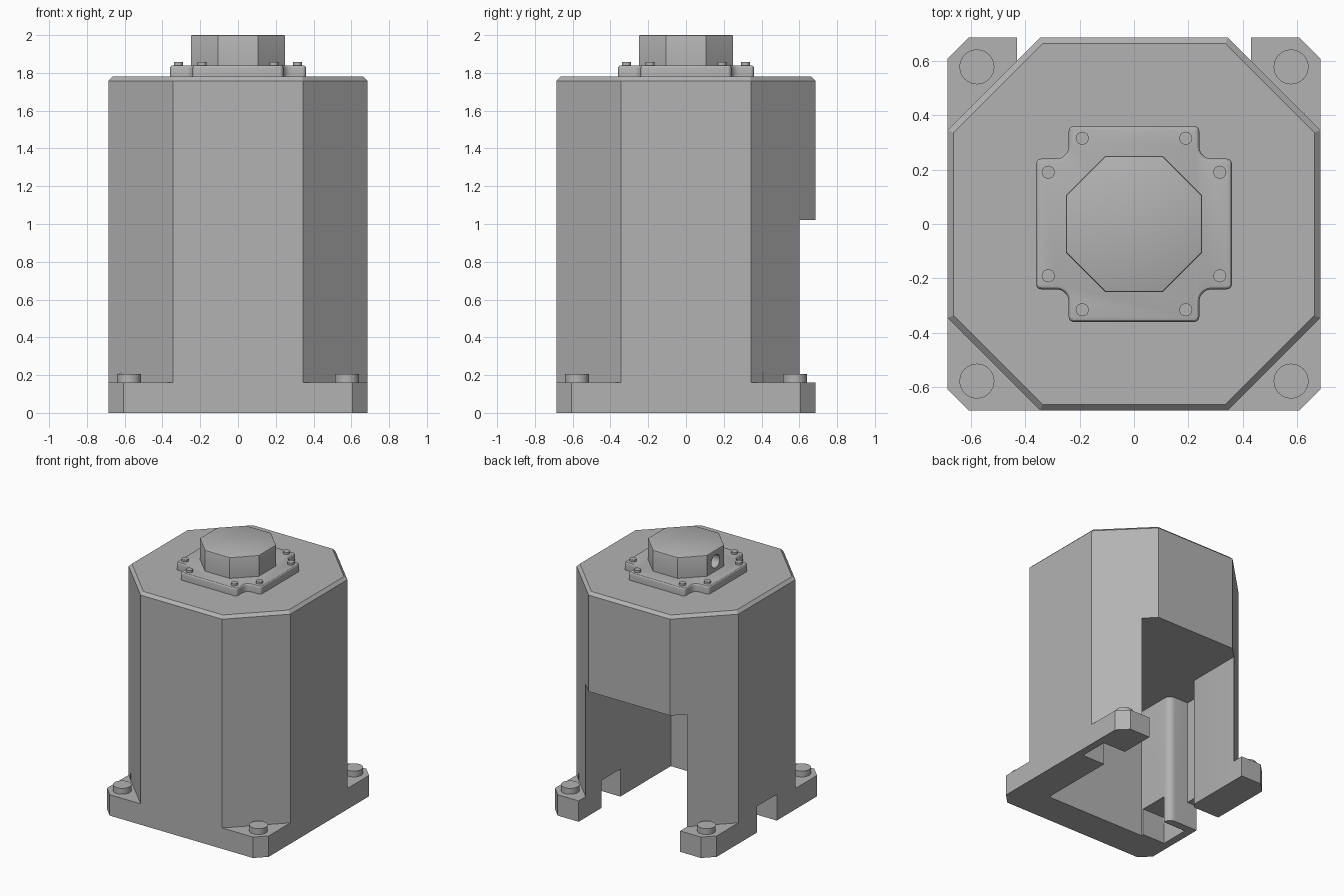
import bpy, bmesh, math
from mathutils import Vector

cube = bpy.data.objects.get("Cube")
if cube:
    bpy.data.objects.remove(cube, do_unlink=True)

grey = bpy.data.materials.new("housing grey")
grey.use_nodes = True
colour = (0.45, 0.45, 0.45, 1)
grey.diffuse_color = colour
grey.node_tree.nodes["Principled BSDF"].inputs["Base Color"].default_value = colour


def prism(name, outline, z0, z1, bevel=0.0, segments=1):
    """Extrude a flat outline upward, optionally bevelling its top rim."""
    bm = bmesh.new()
    bottom = bm.faces.new([bm.verts.new((x, y, z0)) for x, y in outline])
    ext = bmesh.ops.extrude_face_region(bm, geom=[bottom])["geom"]
    bmesh.ops.translate(bm, vec=(0, 0, z1 - z0),
                        verts=[g for g in ext if isinstance(g, bmesh.types.BMVert)])
    bmesh.ops.recalc_face_normals(bm, faces=bm.faces)
    if bevel:
        rim = [e for e in bm.edges if all(abs(v.co.z - z1) < 1e-5 for v in e.verts)]
        bmesh.ops.bevel(bm, geom=rim, offset=bevel, segments=segments,
                        profile=0.5, affect='EDGES')
    mesh = bpy.data.meshes.new(name)
    bm.to_mesh(mesh)
    bm.free()
    mesh.materials.append(grey)
    obj = bpy.data.objects.new(name, mesh)
    bpy.context.collection.objects.link(obj)
    return obj


def octagon(half, flat):
    pts = []
    for sx, sy in ((1, 1), (-1, 1), (-1, -1), (1, -1)):
        pair = [(sx * half, sy * flat), (sx * flat, sy * half)]
        pts += pair if sx == sy else pair[::-1]
    return pts


def rect(x0, x1, y0, y1):
    return [(x0, y0), (x1, y0), (x1, y1), (x0, y1)]


def circle(cx, cy, r, n=32):
    return [(cx + r * math.cos(math.tau * i / n), cy + r * math.sin(math.tau * i / n))
            for i in range(n)]


def rounded(points, radii, steps=5):
    """Replace each corner by a curved fillet of the given size."""
    out = []
    for i, p in enumerate(points):
        p = Vector(p)
        r = radii[i]
        if r == 0:
            out.append(tuple(p))
            continue
        a = p + (Vector(points[i - 1]) - p).normalized() * r
        b = p + (Vector(points[(i + 1) % len(points)]) - p).normalized() * r
        centre = a + b - p
        for k in range(steps + 1):
            t = k / steps * math.pi / 2
            out.append(tuple(centre + (a - centre) * math.cos(t) + (b - centre) * math.sin(t)))
    return out


def combine(target, other, operation):
    mod = target.modifiers.new("shape", 'BOOLEAN')
    mod.operation = operation
    mod.solver = 'EXACT'
    mod.object = other
    bpy.context.view_layer.objects.active = target
    bpy.ops.object.modifier_apply(modifier=mod.name)
    bpy.data.objects.remove(other, do_unlink=True)


def smooth(obj):
    bpy.ops.object.select_all(action='DESELECT')
    obj.select_set(True)
    bpy.context.view_layer.objects.active = obj
    bpy.ops.object.shade_smooth_by_angle(angle=math.radians(30))


# Octagonal housing joined to its square foot
HALF = 0.685
housing = prism("housing", octagon(HALF, 0.345), 0, 1.78, bevel=0.022)
combine(housing, prism("foot", octagon(HALF, 0.607), 0, 0.16), 'UNION')

# Open chamber at the back, with a round-lipped groove in its right wall
lip, wall, g = 0.05, 0.43, 0.12
groove = [(-0.6, -g), (-wall - lip, -g), (-wall, -g - lip), (-wall, -wall), (wall, -wall),
          (wall, 1), (-wall, 1), (-wall, g + lip), (-wall - lip, g), (-0.6, g)]


def lip_arc(sign, steps=5):
    return [(-wall - lip + lip * math.sin(t), sign * (g + lip - lip * math.cos(t)))
            for t in (math.pi / 2 * k / steps for k in range(steps + 1))]


back_wall = rounded([(-0.6, g), (-0.6, -g)], [0, 0])
chamber = back_wall + lip_arc(-1) + groove[3:7] + lip_arc(1)[::-1]
combine(housing, prism("chamber_cutter", chamber, -0.5, 1.02), 'DIFFERENCE')

# Cable slot through the right side and two blind pockets under the walls
combine(housing, prism("slot_cutter", rect(-1, -0.5, -g, g), -0.5, 0.2), 'DIFFERENCE')
for s in (1, -1):
    x0, x1 = sorted((s * 0.4, s * 0.625))
    y0, y1 = sorted((s * 0.18, s * 0.41))
    combine(housing, prism("pocket_cutter", rect(x0, x1, y0, y1), -0.5, 0.21), 'DIFFERENCE')
smooth(housing)

# Cross-shaped cover plate with filleted corners
A, B = 0.36, 0.24
cross = [(A, -B), (A, B), (B, B), (B, A), (-B, A), (-B, B),
         (-A, B), (-A, -B), (-B, -B), (-B, -A), (B, -A), (B, -B)]
radii = [0.02, 0.02, 0.045, 0.02, 0.02, 0.045] * 2
plate = prism("cover_plate", rounded(cross, radii), 1.78, 1.84, bevel=0.014, segments=3)
smooth(plate)

# Octagonal terminal cap with a round cable hole on its right side
cap = prism("terminal_cap", octagon(0.25, 0.105), 1.84, 2.0, bevel=0.008, segments=2)
hole = prism("hole_cutter", circle(0, 0, 0.05), -0.1, 0.15)
hole.rotation_euler = (0, math.pi / 2, 0)
hole.location = (-0.25, 0, 1.915)
bpy.context.view_layer.update()
combine(cap, hole, 'DIFFERENCE')
smooth(cap)

# Mounting bolts on the foot and small screws on the plate
for sx in (1, -1):
    for sy in (1, -1):
        smooth(prism("mounting_bolt", circle(sx * 0.577, sy * 0.577, 0.064), 0.16, 0.205))
        for x, y in ((0.19, 0.315), (0.315, 0.19)):
            smooth(prism("plate_screw", circle(sx * x, sy * y, 0.024, 20), 1.84, 1.857))
